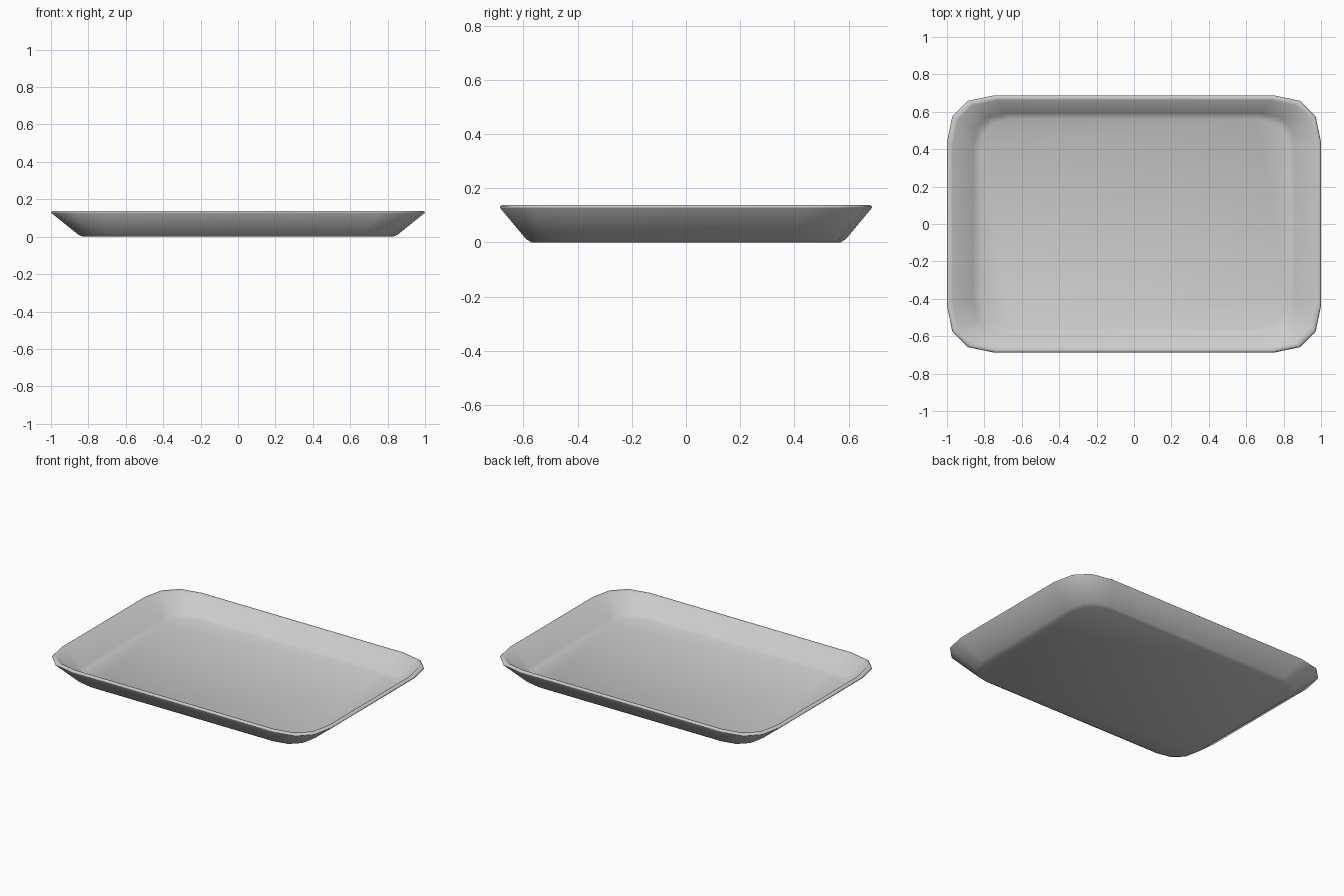
import bpy, bmesh, math

cube = bpy.data.objects.get("Cube")
if cube:
    bpy.data.objects.remove(cube, do_unlink=True)

# One grey for the whole tray
grey = bpy.data.materials.new("light grey")
grey.use_nodes = True
colour = (0.6, 0.6, 0.6, 1)
grey.diffuse_color = colour
grey.node_tree.nodes["Principled BSDF"].inputs["Base Color"].default_value = colour


def rounded_ring(bm, half_x, half_y, radius, z, steps=3):
    """Loop of vertices round a rectangle with slightly squared corners."""
    ring = []
    for corner, (sx, sy) in enumerate([(1, 1), (-1, 1), (-1, -1), (1, -1)]):
        for i in range(steps + 1):
            k = i if corner % 2 == 0 else steps - i
            angle = math.pi / 2 * k / steps
            cx = max(math.cos(angle), 0) ** 0.85
            cy = max(math.sin(angle), 0) ** 0.85
            ring.append(bm.verts.new((sx * (half_x - radius + radius * cx),
                                      sy * (half_y - radius + radius * cy), z)))
    return ring


# Profile from the underside, up the outer wall, over the rim, down to the floor
profile = [
    (0.83, 0.57, 0.17, 0.0),
    (0.855, 0.59, 0.18, 0.012),
    (0.998, 0.686, 0.25, 0.127),
    (1.0, 0.687, 0.25, 0.132),
    (0.993, 0.68, 0.25, 0.138),
    (0.97, 0.662, 0.24, 0.136),
    (0.86, 0.592, 0.18, 0.034),
    (0.825, 0.562, 0.17, 0.018),
]
bm = bmesh.new()
rings = [rounded_ring(bm, *p) for p in profile]
for low, high in zip(rings, rings[1:]):
    for i in range(len(low)):
        j = (i + 1) % len(low)
        bm.faces.new((low[i], low[j], high[j], high[i]))

# Underside and inner floor
bm.faces.new(rings[0][::-1])
bm.faces.new(rings[-1])
bmesh.ops.recalc_face_normals(bm, faces=bm.faces)
for face in bm.faces:
    face.smooth = True

mesh = bpy.data.meshes.new("tray")
bm.to_mesh(mesh)
bm.free()
mesh.materials.append(grey)
bpy.context.collection.objects.link(bpy.data.objects.new("tray", mesh))
